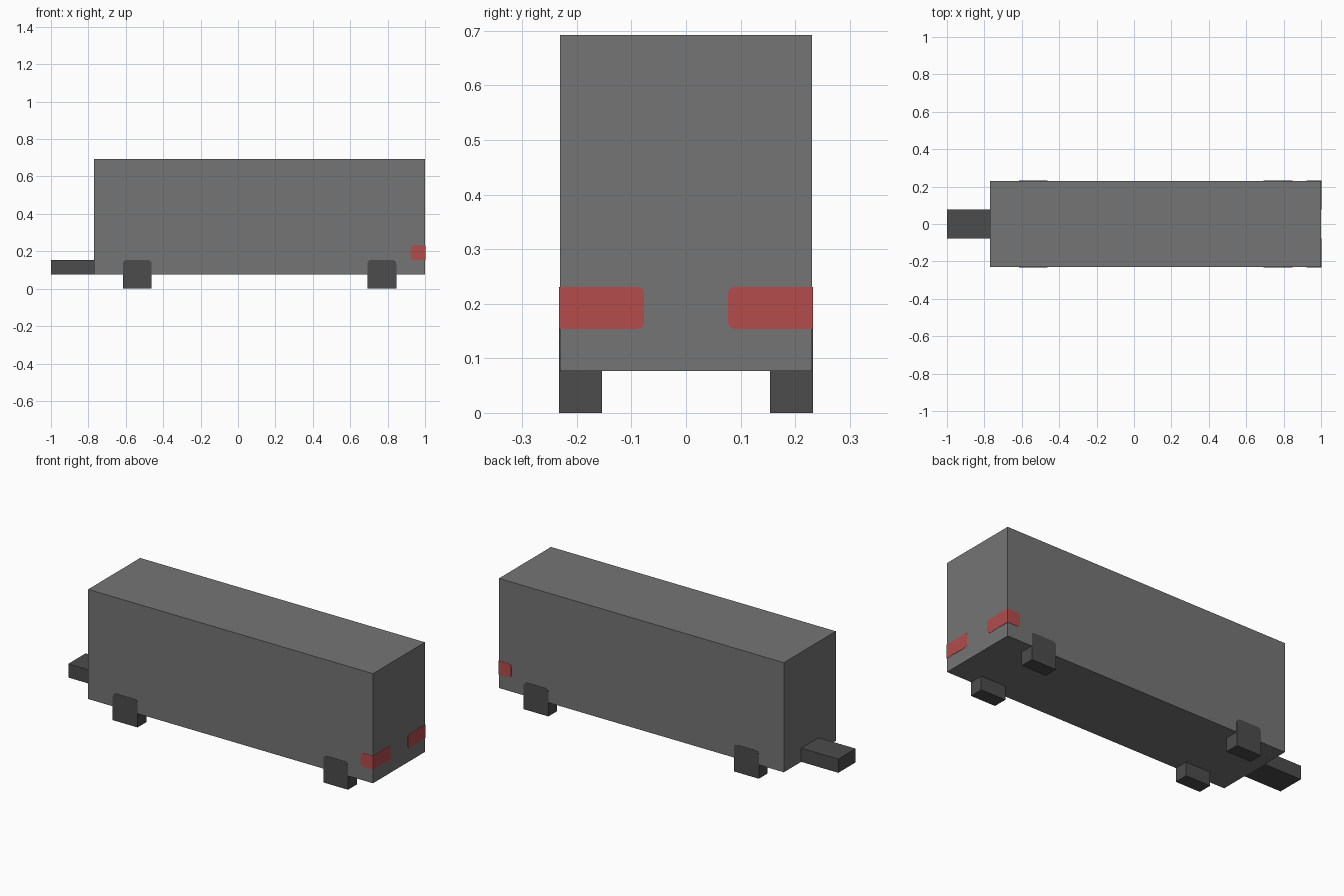
import bpy, bmesh, math

cube = bpy.data.objects.get("Cube")
if cube:
    bpy.data.objects.remove(cube, do_unlink=True)

U = 2 / 26      # base block size
EPS = 0.0015    # how far painted plates stand proud


def material(name, rgb):
    def linear(c):
        c /= 255
        return c / 12.92 if c <= 0.04045 else ((c + 0.055) / 1.055) ** 2.4
    col = tuple(linear(c) for c in rgb) + (1.0,)
    m = bpy.data.materials.new(name)
    m.diffuse_color = col
    m.use_nodes = True
    m.node_tree.nodes["Principled BSDF"].inputs["Base Color"].default_value = col
    return m


GREY = material("body grey", (117, 117, 117))
DARK = material("dark grey", (76, 76, 76))
RED = material("lamp red", (179, 76, 76))


def outline(a0, a1, z0, z1, radii):
    """Rectangle with a radius per corner: low-a bottom, high-a bottom, high-a top, low-a top."""
    pts = []
    corners = [(a0, z0, 1, 1), (a1, z0, -1, 1), (a1, z1, -1, -1), (a0, z1, 1, -1)]
    for i, ((a, z, sa, sz), r) in enumerate(zip(corners, radii)):
        if r == 0:
            pts.append((a, z))
            continue
        for k in range(5):
            t = math.pi + i * math.pi / 2 + k * math.pi / 8
            pts.append((a + sa * r + r * math.cos(t), z + sz * r + r * math.sin(t)))
    return pts


def prism(name, pts, axis, lo, hi, mat, mirror=False):
    """Extrude an (a, z) outline along x or y; optionally mirror across y."""
    bm = bmesh.new()
    place = (lambda a, z: (lo, a, z)) if axis == "x" else (lambda a, z: (a, lo, z))
    face = bm.faces.new([bm.verts.new(place(a, z)) for a, z in pts])
    new = bmesh.ops.extrude_face_region(bm, geom=[face])["geom"]
    d = hi - lo
    bmesh.ops.translate(bm, verts=[v for v in new if isinstance(v, bmesh.types.BMVert)],
                        vec=(d, 0, 0) if axis == "x" else (0, d, 0))
    bmesh.ops.recalc_face_normals(bm, faces=bm.faces)
    me = bpy.data.meshes.new(name)
    bm.to_mesh(me)
    bm.free()
    me.materials.append(mat)
    ob = bpy.data.objects.new(name, me)
    bpy.context.collection.objects.link(ob)
    if mirror:
        mod = ob.modifiers.new("Mirror", "MIRROR")
        mod.use_axis = (False, True, False)
        mod.use_mirror_merge = False
    return ob


SQUARE = (0, 0, 0, 0)

# Cargo box and tow bar
prism("cargo_box", outline(-10 * U, 13 * U, U, 9 * U, SQUARE), "y", -3 * U, 3 * U, GREY)
prism("tow_bar", outline(-13 * U, -10 * U, U, 2 * U, SQUARE), "y", -U, U, DARK)

# Wheels: blocks with rounded tops that show on the box sides
for name, x in (("front_wheels", -8 * U), ("rear_wheels", 9 * U)):
    prism(name, outline(x, x + 2 * U, 0, 2 * U, (0, 0, 0.02, 0.02)),
          "y", 2 * U, 3 * U + EPS, DARK, True)

# Tail lamps wrapping round the two rear corners
prism("tail_lamp_rear", outline(U, 3 * U + EPS, 2 * U, 3 * U, (0.012, 0, 0, 0.012)),
      "x", 13 * U - 0.004, 13 * U + EPS, RED, True)
prism("tail_lamp_side", outline(12 * U, 13 * U + EPS, 2 * U, 3 * U, (0.015, 0, 0, 0.018)),
      "y", 3 * U - 0.004, 3 * U + EPS, RED, True)
